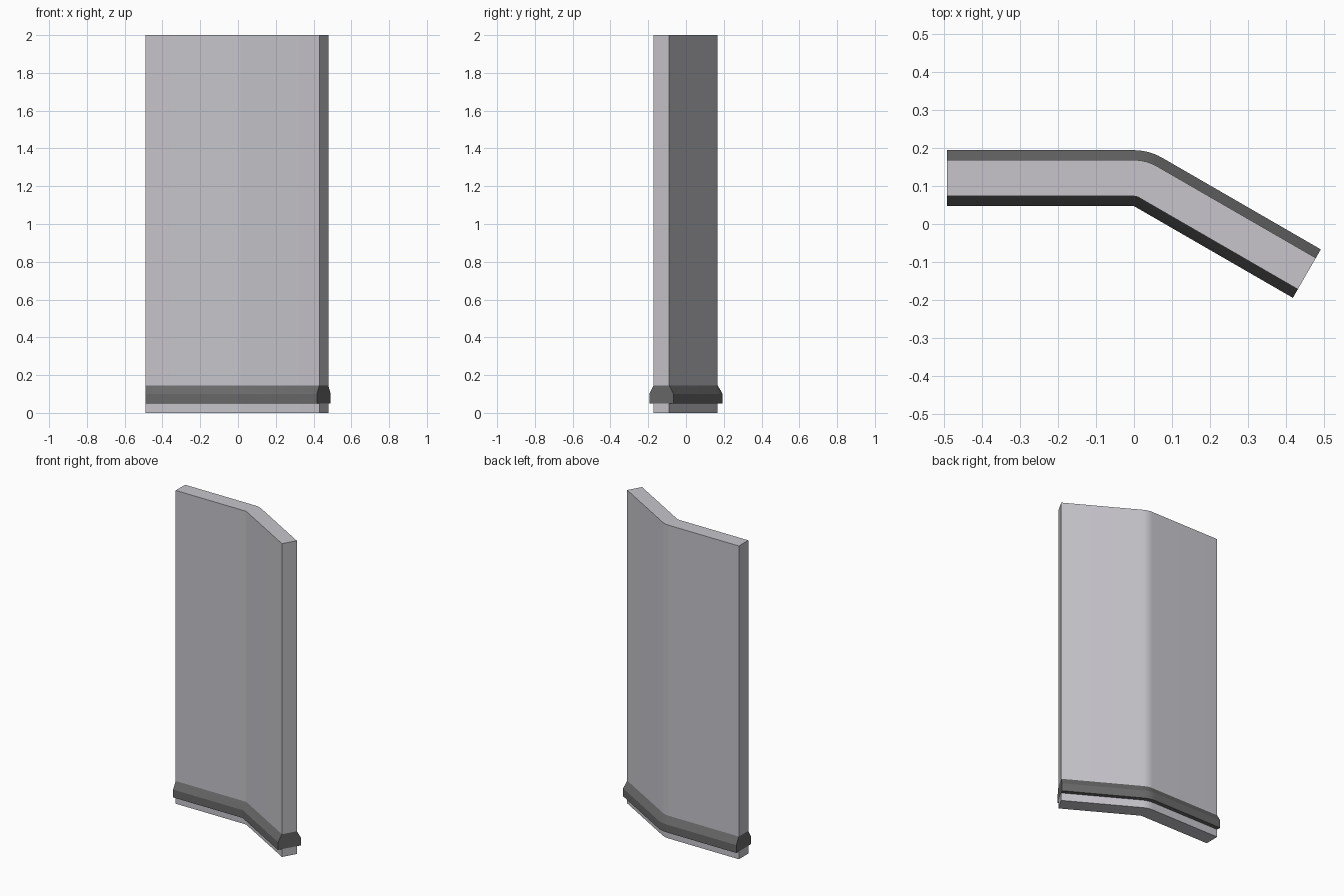
import bpy
import bmesh
from math import radians, sin, cos
from mathutils import Vector

default = bpy.data.objects.get("Cube")
if default:
    bpy.data.objects.remove(default, do_unlink=True)

PIVOT = Vector((0, 0.047, 0))       # centre of the bend
BEND, STEPS = radians(30), 6
LEFT_RUN, RIGHT_RUN = 0.491, 0.482  # straight runs either side of the bend
OUTER = 0.147                       # full depth of the skirting
INSET = 0.026                       # skirting overhang past the panel


def make_material(name, rgb):
    mat = bpy.data.materials.new(name)
    mat.use_nodes = True
    mat.diffuse_color = (*rgb, 1)
    mat.node_tree.nodes["Principled BSDF"].inputs["Base Color"].default_value = (*rgb, 1)
    return mat


def stations():
    """Origin and outward direction of each section along the bent path."""
    first, last = Vector((0, 1, 0)), Vector((sin(BEND), cos(BEND), 0))
    result = [(PIVOT - Vector((LEFT_RUN, 0, 0)), first)]
    for i in range(STEPS + 1):
        a = BEND * i / STEPS
        result.append((PIVOT, Vector((sin(a), cos(a), 0))))
    along = Vector((cos(BEND), -sin(BEND), 0))
    result.append((PIVOT + along * RIGHT_RUN, last))
    return result


def sweep(name, profile, mat):
    """Sweep a closed (depth, height) profile along the bent path."""
    bm = bmesh.new()
    rings = [[bm.verts.new(o + d * r + Vector((0, 0, z))) for r, z in profile]
             for o, d in stations()]
    n = len(profile)
    for a, b in zip(rings, rings[1:]):
        for i in range(n):
            j = (i + 1) % n
            bm.faces.new((a[i], a[j], b[j], b[i]))
    bm.faces.new(rings[0])
    bm.faces.new(rings[-1][::-1])
    # The front edge of the skirting turns on a single point
    bmesh.ops.remove_doubles(bm, verts=bm.verts, dist=0.0005)
    bmesh.ops.recalc_face_normals(bm, faces=bm.faces)
    mesh = bpy.data.meshes.new(name)
    bm.to_mesh(mesh)
    bm.free()
    mesh.materials.append(mat)
    obj = bpy.data.objects.new(name, mesh)
    bpy.context.collection.objects.link(obj)
    bpy.ops.object.select_all(action="DESELECT")
    obj.select_set(True)
    bpy.context.view_layer.objects.active = obj
    bpy.ops.object.shade_smooth_by_angle(angle=radians(20))
    return obj


panel_grey = make_material("panel grey", (0.57, 0.56, 0.60))
skirting_grey = make_material("dark grey", (0.14, 0.14, 0.14))

# Wall panel, split around the skirting so their end faces never overlap
BACK = OUTER - INSET
SKIRT_LOW, SKIRT_MID, SKIRT_TOP = 0.05, 0.1, 0.145
for name, low, high in (("wall_panel", SKIRT_TOP, 2), ("wall_foot", 0, SKIRT_LOW)):
    sweep(name, [(INSET, low), (BACK, low), (BACK, high), (INSET, high)], panel_grey)

# Skirting with sloped upper edges on both sides
sweep("skirting", [(0, SKIRT_LOW), (OUTER, SKIRT_LOW), (OUTER, SKIRT_MID),
                   (BACK, SKIRT_TOP), (INSET, SKIRT_TOP), (0, SKIRT_MID)], skirting_grey)
